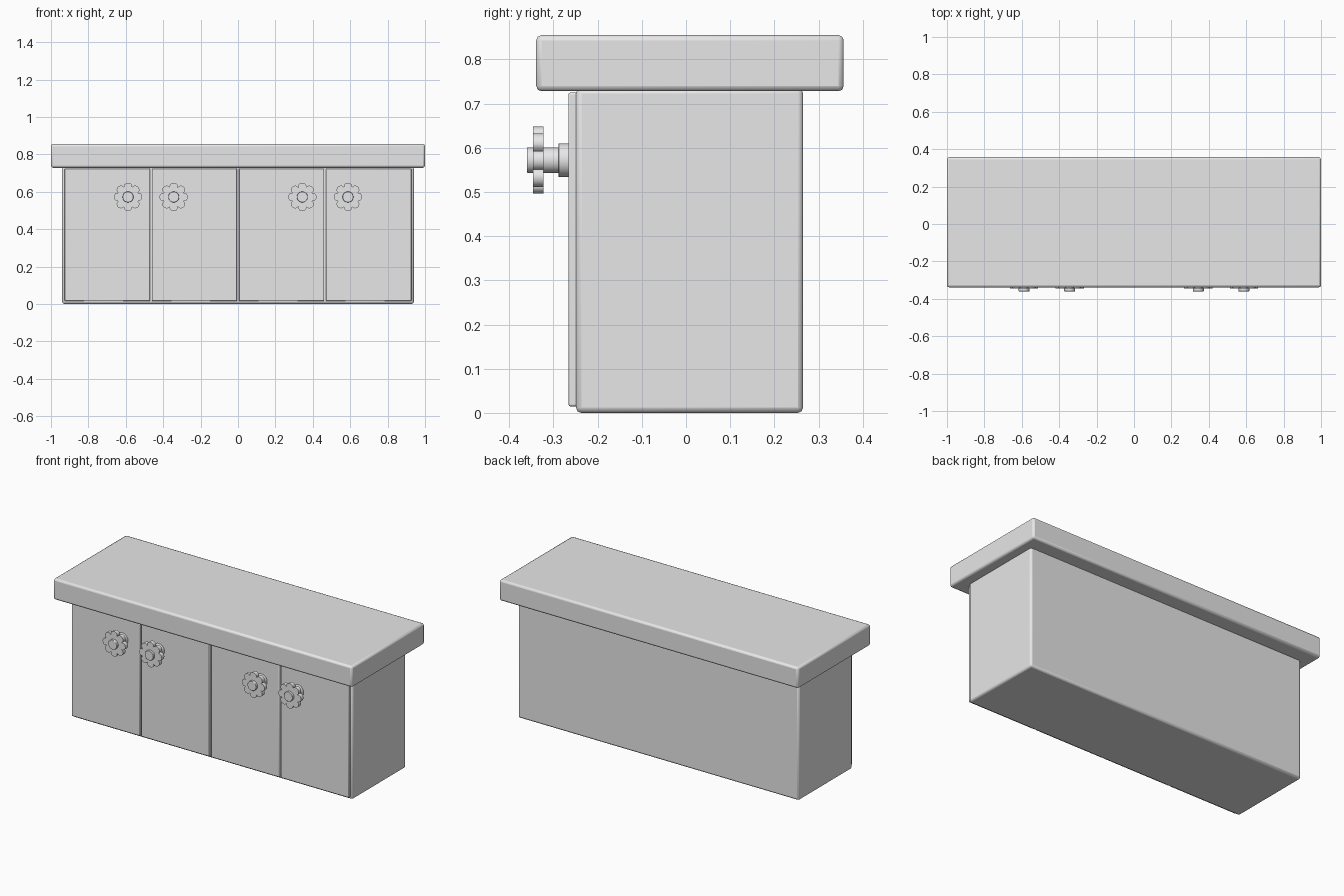
import bpy, bmesh, math
from mathutils import Matrix, Vector

cube = bpy.data.objects.get("Cube")
if cube:
    bpy.data.objects.remove(cube, do_unlink=True)

GREY = (0.8, 0.8, 0.8, 1)
grey = bpy.data.materials.new("light_grey")
grey.use_nodes = True
grey.diffuse_color = GREY
grey.node_tree.nodes["Principled BSDF"].inputs["Base Color"].default_value = GREY


def finish(name, bm, bevel, segments=2):
    bmesh.ops.recalc_face_normals(bm, faces=bm.faces)
    mesh = bpy.data.meshes.new(name)
    bm.to_mesh(mesh)
    bm.free()
    mesh.materials.append(grey)
    obj = bpy.data.objects.new(name, mesh)
    bpy.context.collection.objects.link(obj)
    if bevel:
        mod = obj.modifiers.new("soft_edges", "BEVEL")
        mod.width = bevel
        mod.segments = segments
        mod.limit_method = "ANGLE"
    bpy.ops.object.select_all(action="DESELECT")
    obj.select_set(True)
    bpy.context.view_layer.objects.active = obj
    bpy.ops.object.shade_smooth_by_angle(angle=math.radians(35))
    return obj


def box(name, x, y, z, bevel):
    bm = bmesh.new()
    bmesh.ops.create_cube(bm, size=1)
    for v in bm.verts:
        v.co = [lo + (c + 0.5) * (hi - lo) for c, (lo, hi) in zip(v.co, (x, y, z))]
    return finish(name, bm, bevel)


def disc(bm, x, z, y0, y1, radius, count=32):
    """Extrude an outline, radius(angle), along y."""
    angles = [2 * math.pi * i / count for i in range(count)]
    ring = [bm.verts.new((x + radius(a) * math.sin(a), y0, z + radius(a) * math.cos(a)))
            for a in angles]
    face = bm.faces.new(ring)
    out = bmesh.ops.extrude_face_region(bm, geom=[face])
    verts = [g for g in out["geom"] if isinstance(g, bmesh.types.BMVert)]
    bmesh.ops.translate(bm, verts=verts, vec=(0, y1 - y0, 0))


def petals(a):
    # Eight broad lobes with narrow valleys
    return 0.055 + 0.021 * math.sqrt(abs(math.cos(4 * a)))


# Cabinet body and worktop
box("cabinet_body", (-0.94, 0.94), (-0.249, 0.265), (0, 0.735), 0.012)
box("worktop", (-1, 1), (-0.339, 0.357), (0.728, 0.855), 0.012)

# Four doors
for i in range(4):
    centre = (i - 1.5) * 0.466
    box(f"door_{i + 1}", (centre - 0.228, centre + 0.228), (-0.266, -0.24),
        (0.015, 0.725), 0.004)

# Flower-shaped handles: base, stem and petal wheel
for i, x in enumerate((-0.588, -0.344, 0.344, 0.588)):
    for part, y0, y1, radius, count in (
            ("base", -0.289, -0.26, lambda a: 0.038, 32),
            ("stem", -0.36, -0.28, lambda a: 0.029, 32),
            ("wheel", -0.346, -0.322, petals, 96)):
        bm = bmesh.new()
        disc(bm, x, 0.572, y0, y1, radius, count)
        finish(f"handle_{part}_{i + 1}", bm, 0.002 if count == 32 else 0)
